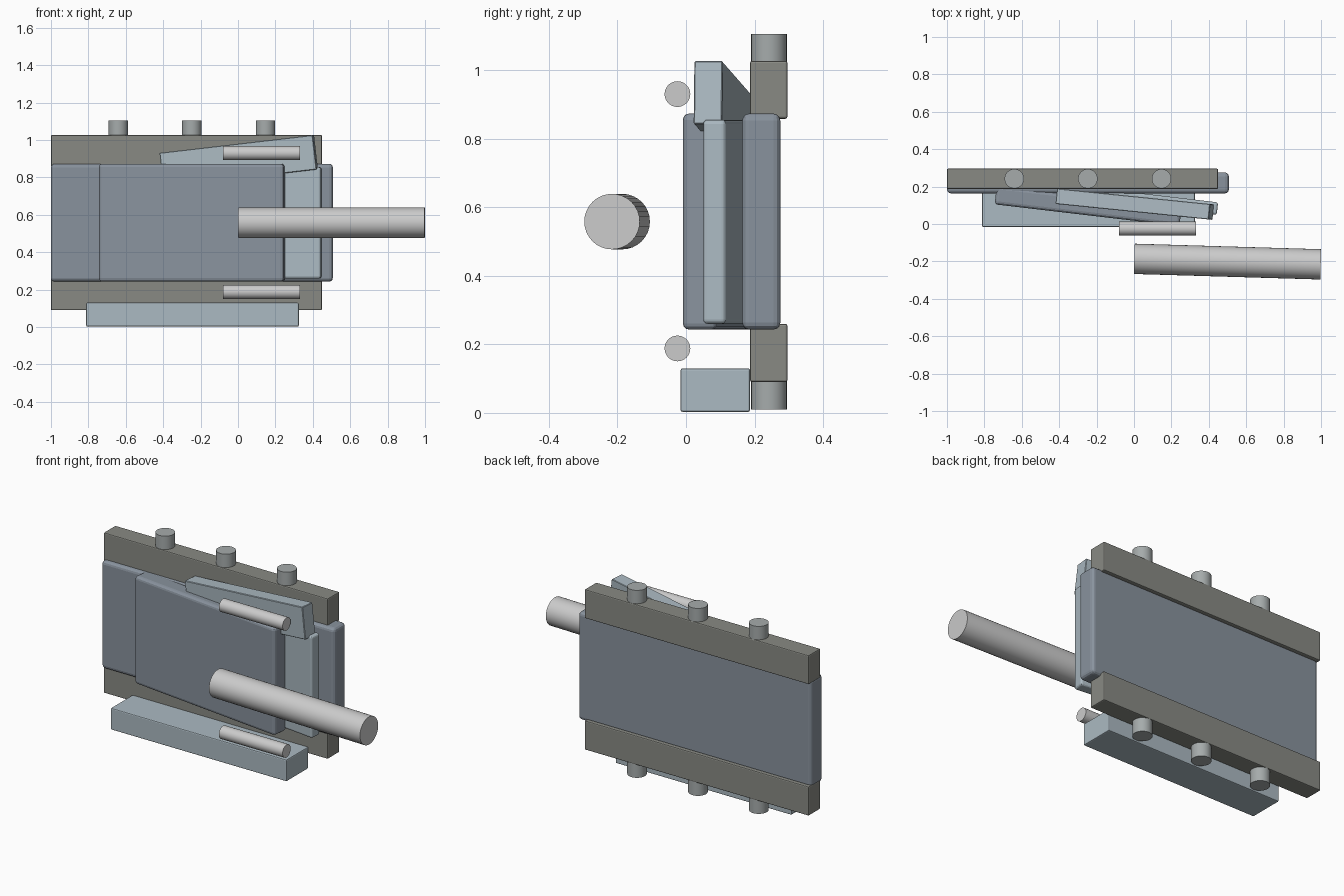
import bpy
from math import radians, sin, cos

if "Cube" in bpy.data.objects:
    bpy.data.objects.remove(bpy.data.objects["Cube"])


def material(name, r, g, b):
    mat = bpy.data.materials.new(name)
    mat.diffuse_color = (r, g, b, 1)
    mat.use_nodes = True
    mat.node_tree.nodes["Principled BSDF"].inputs["Base Color"].default_value = mat.diffuse_color
    return mat


DARK = material("dark_steel", 0.25, 0.29, 0.34)
LIGHT = material("light_steel", 0.41, 0.49, 0.54)
RAIL = material("rail_iron", 0.25, 0.255, 0.23)
PEG = material("peg_steel", 0.38, 0.41, 0.41)


def box(name, centre, size, mat, rot=(0, 0, 0), bevel=0.006, segments=2):
    bpy.ops.mesh.primitive_cube_add(size=1, location=centre)
    ob = bpy.context.object
    ob.name = name
    ob.scale = size
    bpy.ops.object.transform_apply(location=False, rotation=False, scale=True)
    ob.rotation_euler = [radians(a) for a in rot]
    ob.data.materials.append(mat)
    mod = ob.modifiers.new("edge_rounding", 'BEVEL')
    mod.width = bevel
    mod.segments = segments
    return ob


def span(name, x, y, z, mat, **kw):
    """Axis-aligned box from its limits on each axis."""
    lims = (x, y, z)
    return box(name, [(a + b) / 2 for a, b in lims], [b - a for a, b in lims], mat, **kw)


def slab(name, corner, length, thick, z, angle, mat, **kw):
    """Upright plate turned about z, placed by its front right corner."""
    a = radians(angle)
    cx = corner[0] - cos(a) * length / 2 + sin(a) * thick / 2
    cy = corner[1] + sin(a) * length / 2 + cos(a) * thick / 2
    return box(name, (cx, cy, (z[0] + z[1]) / 2), (length, thick, z[1] - z[0]), mat,
               rot=(0, 0, -angle), **kw)


def rod(name, centre, radius, length, rot=(0, 0, 0), mat=None):
    bpy.ops.mesh.primitive_cylinder_add(vertices=32, radius=radius, depth=length,
                                        location=centre,
                                        rotation=[radians(a) for a in rot])
    ob = bpy.context.object
    ob.name = name
    if mat:
        ob.data.materials.append(mat)
    bpy.ops.object.shade_smooth_by_angle()
    return ob


# Plates: fixed back plate and two slanted plates leaning on it
span("back_plate", (-1.0, 0.507), (0.164, 0.275), (0.243, 0.873), DARK, bevel=0.02, segments=3)
slab("front_plate", (0.243, -0.011), 0.995, 0.1, (0.243, 0.873), 6.7, DARK, bevel=0.018, segments=3)
slab("middle_plate", (0.442, 0.049), 0.99, 0.067, (0.26, 0.855), 6.7, LIGHT, bevel=0.012, segments=3)

# Rails above and below, each with three pegs
for side, z, peg_z in (("upper", (0.858, 1.027), 1.06), ("lower", (0.09, 0.26), 0.055)):
    span(side + "_rail", (-1.0, 0.449), (0.187, 0.296), z, RAIL)
    for i, x in enumerate((-0.64, -0.247, 0.147)):
        rod(f"{side}_peg_{i + 1}", (x, 0.242, peg_z), 0.052, 0.09, mat=PEG)

# Straight lower bar and tilted upper bar
span("lower_bar", (-0.812, 0.325), (-0.016, 0.187), (0.003, 0.13), LIGHT)
box("upper_bar", (0.004, 0.106, 0.887), (0.828, 0.083, 0.185), LIGHT, rot=(0, -6.6, -5.8),
    bevel=0.003, segments=1)

# Small side pins and the large shaft
for name, z in (("upper_pin", 0.93), ("lower_pin", 0.188)):
    rod(name, (0.126, -0.025, z), 0.0375, 0.412, (0, 90, 0))
rod("main_shaft", (0.5, -0.201, 0.558), 0.081, 0.997, (0, 90, -1.7))
